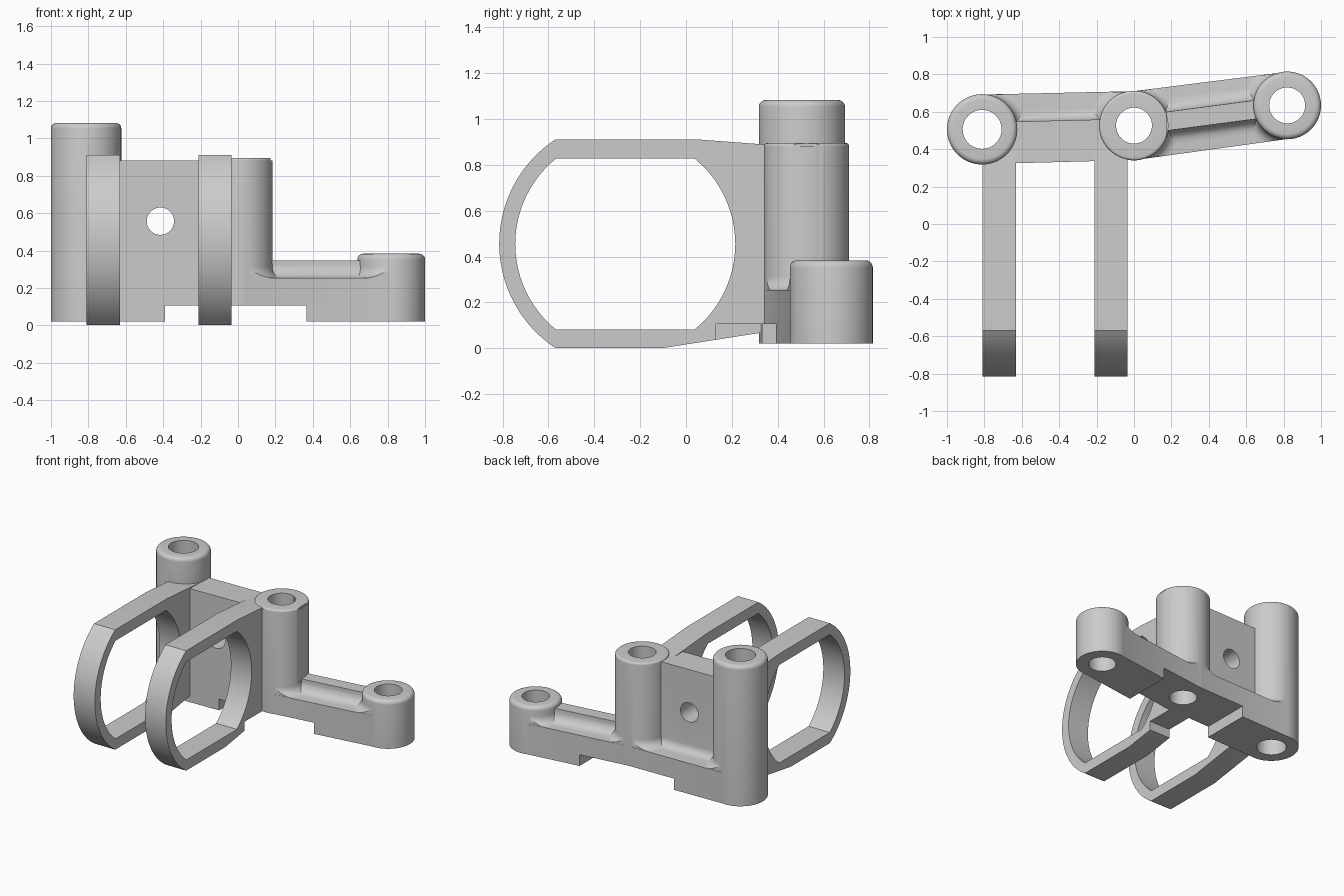
import bpy, bmesh
from math import pi, cos, sin, atan2
from mathutils import Vector, Matrix

cube = bpy.data.objects.get("Cube")
if cube:
    bpy.data.objects.remove(cube, do_unlink=True)

grey = bpy.data.materials.new("plain grey")
grey.use_nodes = True
colour = (0.6, 0.6, 0.6, 1)
grey.diffuse_color = colour
grey.node_tree.nodes["Principled BSDF"].inputs["Base Color"].default_value = colour

# Post centres as (x, y, radius)
LEFT, MID, RIGHT = Vector((-0.812, 0.506, 0.188)), Vector((0, 0.526, 0.186)), Vector((0.819, 0.634, 0.181))
LEDGE = 0.253


def finish(bm, name):
    bm.normal_update()
    bmesh.ops.recalc_face_normals(bm, faces=bm.faces)
    mesh = bpy.data.meshes.new(name)
    bm.to_mesh(mesh)
    bm.free()
    obj = bpy.data.objects.new(name, mesh)
    mesh.materials.append(grey)
    bpy.context.collection.objects.link(obj)
    return obj


def prism(name, outline, depth, matrix):
    """Close a 2D outline into a solid along local z, then place it."""
    bm = bmesh.new()
    bottom = [bm.verts.new((a, b, 0)) for a, b in outline]
    top = [bm.verts.new((a, b, depth)) for a, b in outline]
    bm.faces.new(bottom[::-1])
    bm.faces.new(top)
    for i in range(len(bottom)):
        bm.faces.new((bottom[i - 1], bottom[i], top[i], top[i - 1]))
    bm.transform(matrix)
    return finish(bm, name)


def box(name, low, high):
    outline = [(low[0], low[1]), (high[0], low[1]), (high[0], high[1]), (low[0], high[1])]
    return prism(name, outline, high[2] - low[2], Matrix.Translation((0, 0, low[2])))


def lathe(name, profile, centre, steps=64):
    """Spin a (radius, height) profile, starting and ending on the axis."""
    bm = bmesh.new()
    verts = [bm.verts.new((r, 0, z)) for r, z in profile]
    edges = [bm.edges.new(pair) for pair in zip(verts, verts[1:])]
    bmesh.ops.spin(bm, geom=verts + edges, cent=(0, 0, 0), axis=(0, 0, 1), angle=2 * pi, steps=steps)
    bmesh.ops.remove_doubles(bm, verts=bm.verts, dist=1e-4)
    bm.transform(Matrix.Translation((centre.x, centre.y, 0)))
    return finish(bm, name)


def arc(cx, cy, r, start, end, n=8):
    return [(cx + r * cos(start + (end - start) * i / n), cy + r * sin(start + (end - start) * i / n))
            for i in range(n + 1)]


def combine(target, other, operation):
    mod = target.modifiers.new("combine", "BOOLEAN")
    mod.operation, mod.object, mod.solver = operation, other, "EXACT"
    bpy.context.view_layer.objects.active = target
    bpy.ops.object.modifier_apply(modifier=mod.name)
    bpy.data.objects.remove(other, do_unlink=True)


def link_bar(name, p, q, inset, low, high):
    """Rounded slab with its ends centred on two posts."""
    a = atan2(q.y - p.y, q.x - p.x)
    outline = arc(p.x, p.y, p.z - inset, a + pi / 2, a + 3 * pi / 2, 24)
    outline += arc(q.x, q.y, q.z - inset, a - pi / 2, a + pi / 2, 24)
    return prism(name, outline, high - low, Matrix.Translation((0, 0, low)))


def ledge_cutter(p, q, side, offset, fillet):
    """Removes material above the ledge on one side, leaving a concave fillet."""
    d = Vector((q.x - p.x, q.y - p.y, 0))
    profile = [(offset, 1.2)] + arc(offset + fillet, LEDGE + fillet, fillet, pi, 1.5 * pi) + [(0.5, LEDGE), (0.5, 1.2)]
    along = d.normalized()
    across = Vector((-along.y, along.x, 0))
    m = Matrix((across, (0, 0, 1), along)).transposed().to_4x4()
    m.translation = (p.x, p.y, 0)
    return prism("ledge_cutter", [(side * a, b) for a, b in profile], d.length, m)


def foot_fillet(p, q, centre):
    """Concave flare around a post, trimmed to the bar."""
    f, r = 0.06, centre.z
    curve = arc(r + f, LEDGE + f, f, 1.5 * pi, pi, 6)
    flare = lathe("foot_fillet", [(0, 0.2), (r + f, 0.2)] + curve + [(0, LEDGE + f)], centre)
    combine(flare, link_bar("trim", p, q, 0.004, 0.15, 0.5), "INTERSECT")
    return flare


# Tall plate and low ribbed arm, cut down to their ledges
bracket = link_bar("bracket", LEFT, MID, 0.002, 0.02, 0.882)
combine(bracket, ledge_cutter(LEFT, MID, 1, 0.037, 0.06), "DIFFERENCE")
arm = link_bar("arm", MID, RIGHT, 0.003, 0.02, 0.348)
for side in (-1, 1):
    combine(arm, ledge_cutter(MID, RIGHT, side, 0.05, 0.075), "DIFFERENCE")
combine(bracket, arm, "UNION")

# Fillets where the posts meet the ledges
for p, q in ((LEFT, MID), (MID, RIGHT)):
    for centre in (p, q):
        combine(bracket, foot_fillet(p, q, centre), "UNION")

# Three posts with rounded rims, the middle one with a flat side
for name, centre, top, rim in (("left", LEFT, 1.083, 0.03), ("middle", MID, 0.895, 0.015), ("right", RIGHT, 0.383, 0.03)):
    r = centre.z
    rounded = arc(r - rim, top - rim, rim, 0, pi / 2, 5)
    post = lathe(name + "_post", [(0, 0.02), (r, 0.02)] + rounded + [(0, top)], centre)
    if name == "middle":
        combine(post, box("flat_cutter", (0.175, 0.2, 0.33), (0.4, 0.9, 1.2)), "DIFFERENCE")
    combine(bracket, post, "UNION")

# Two clamp hoops: side profile in y and z, extruded along x
to_x = Matrix(((0, 0, 1), (1, 0, 0), (0, 1, 0))).to_4x4()
outer_end = atan2(0.455, -0.3)
outer = arc(-0.27, 0.456, 0.545, outer_end, 2 * pi - outer_end, 32)
outer += [(-0.1, 0.001), (0.33, 0.068), (0.5, 0.068), (0.5, 0.878), (0.33, 0.89), (0.05, 0.911)]
corner = atan2(0.3725, 0.303)
inner = arc(-0.265, 0.4545, 0.48, -corner, corner, 24) + arc(-0.265, 0.4545, 0.48, pi - corner, pi + corner, 24)
for x0, x1 in ((-0.81, -0.632), (-0.21, -0.036)):
    hoop = prism("hoop", outer, x1 - x0, Matrix.Translation((x0, 0, 0)) @ to_x)
    combine(hoop, prism("opening", inner, 0.4, Matrix.Translation((x0 - 0.1, 0, 0)) @ to_x), "DIFFERENCE")
    combine(bracket, hoop, "UNION")

# Underside notch, post bores and the hole through the plate
combine(bracket, box("notch", (-0.39, 0.13, -0.2), (0.365, 1.0, 0.105)), "DIFFERENCE")
for centre, r in ((LEFT, 0.104), (MID, 0.096), (RIGHT, 0.096)):
    combine(bracket, lathe("bore", [(0, -0.1), (r, -0.1), (r, 1.3), (0, 1.3)], centre, 48), "DIFFERENCE")
to_y = Matrix.Translation((-0.415, 0.9, 0.557)) @ Matrix.Rotation(pi / 2, 4, "X")
combine(bracket, prism("plate_hole", arc(0, 0, 0.073, 0, 2 * pi, 40)[:-1], 0.65, to_y), "DIFFERENCE")

bpy.ops.object.select_all(action="DESELECT")
bracket.select_set(True)
bpy.context.view_layer.objects.active = bracket
bpy.ops.object.shade_smooth_by_angle(angle=pi / 6)
